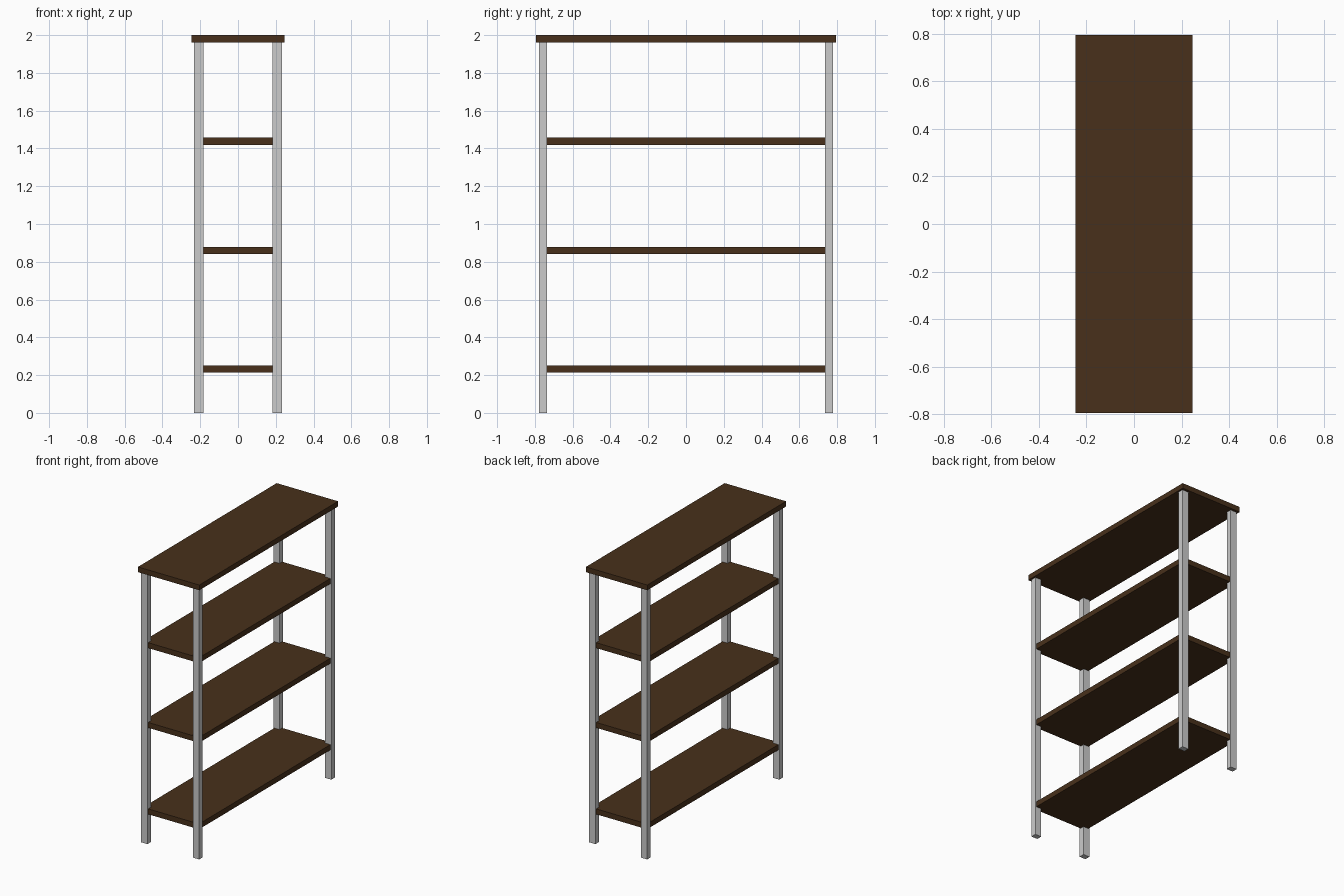
import bpy

if "Cube" in bpy.data.objects:
    bpy.data.objects.remove(bpy.data.objects["Cube"])


def box(name, x, y, z0, z1, size_x, size_y, mat=None):
    """Box centred on x, y, spanning z0 to z1."""
    bpy.ops.mesh.primitive_cube_add(size=1, location=(x, y, (z0 + z1) / 2))
    ob = bpy.context.object
    ob.name = name
    ob.scale = (size_x, size_y, z1 - z0)
    bpy.ops.object.transform_apply(location=False, rotation=False, scale=True)
    if mat:
        ob.data.materials.append(mat)
    return ob


wood = bpy.data.materials.new("dark_wood")
wood.diffuse_color = (0.065, 0.030, 0.011, 1)
wood.use_nodes = True
wood.node_tree.nodes["Principled BSDF"].inputs["Base Color"].default_value = wood.diffuse_color

# Overhanging top board
box("top_board", 0, 0, 1.962, 2.0, 0.492, 1.59, wood)

# Lower shelves, let into the legs
for name, z in (("bottom", 0.213), ("middle", 0.84), ("upper", 1.418)):
    box(name + "_shelf", 0, 0, z, z + 0.039, 0.45, 1.536, wood)

# Four square legs
for side, sx in (("left", -1), ("right", 1)):
    for end, sy in (("front", -1), ("back", 1)):
        box(f"{end}_{side}_leg", sx * 0.208, sy * 0.757, 0, 1.962, 0.05, 0.04)
